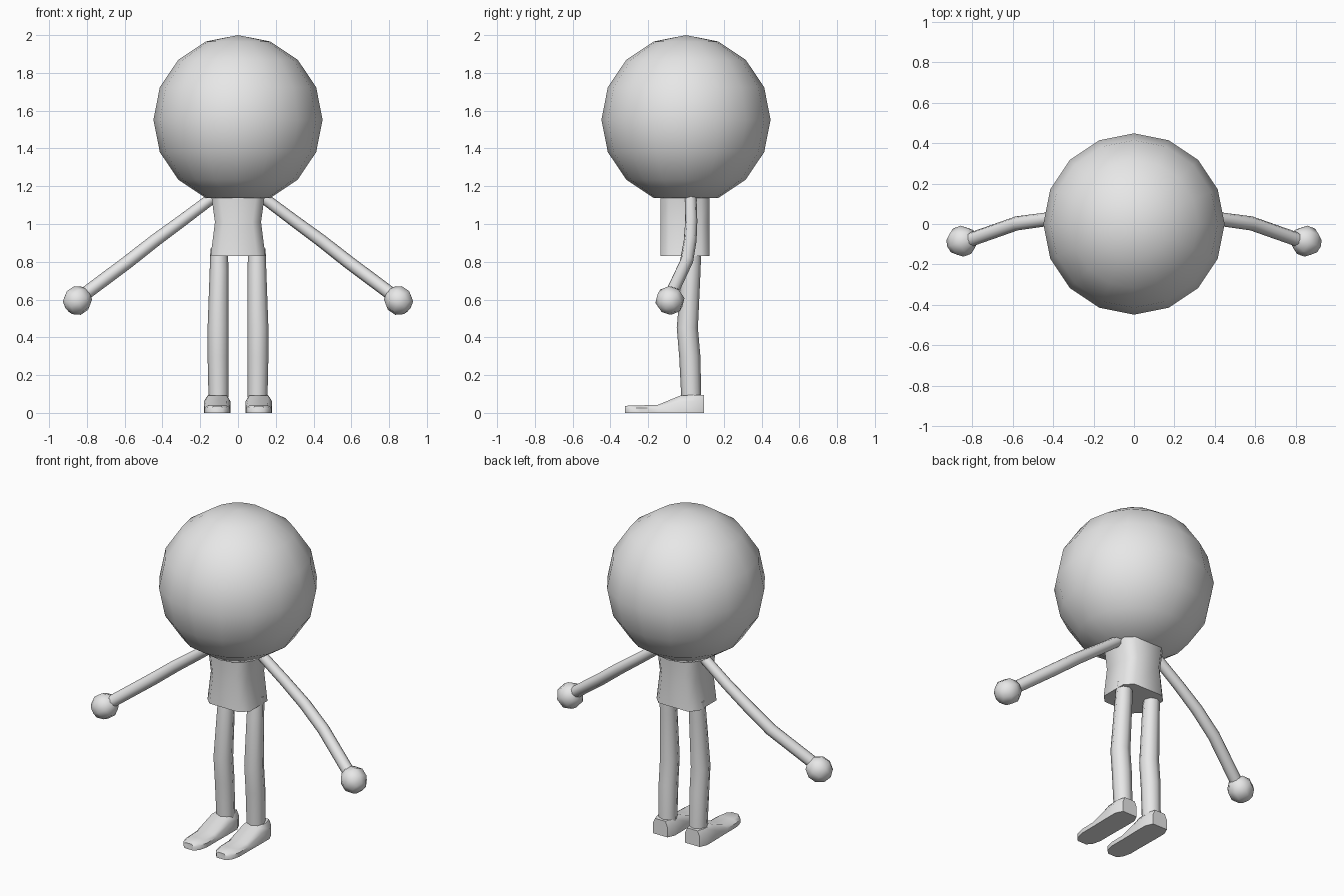
import bpy, bmesh, math
from mathutils import Vector, Matrix

if "Cube" in bpy.data.objects:
    bpy.data.objects.remove(bpy.data.objects["Cube"])

grey = bpy.data.materials.new("plain_grey")
grey.diffuse_color = (0.8, 0.8, 0.8, 1)
grey.use_nodes = True
grey.node_tree.nodes["Principled BSDF"].inputs["Base Color"].default_value = grey.diffuse_color


def finish(name, bm, angle=60):
    bmesh.ops.recalc_face_normals(bm, faces=bm.faces)
    mesh = bpy.data.meshes.new(name)
    bm.to_mesh(mesh)
    bm.free()
    obj = bpy.data.objects.new(name, mesh)
    bpy.context.collection.objects.link(obj)
    mesh.materials.append(grey)
    bpy.ops.object.select_all(action='DESELECT')
    bpy.context.view_layer.objects.active = obj
    obj.select_set(True)
    bpy.ops.object.shade_smooth_by_angle(angle=math.radians(angle))
    return obj


def loft(name, rings, angle=60):
    """Skin a list of equal-length point rings and cap both ends."""
    bm = bmesh.new()
    loops = [[bm.verts.new(p) for p in ring] for ring in rings]
    n = len(loops[0])
    for a, b in zip(loops, loops[1:]):
        for i in range(n):
            j = (i + 1) % n
            bm.faces.new((a[i], a[j], b[j], b[i]))
    bm.faces.new(loops[0])
    bm.faces.new(loops[-1])
    return finish(name, bm, angle)


def limb(name, path, sides=8):
    """Tube through (x, y, z, radius) points, rings square to the path."""
    pts = [Vector(p[:3]) for p in path]
    rings = []
    for i, p in enumerate(pts):
        t = (pts[min(i + 1, len(pts) - 1)] - pts[max(i - 1, 0)]).normalized()
        u = Vector((0, 1, 0)).cross(t).normalized()
        v = t.cross(u)
        r = path[i][3]
        rings.append([p + r * (u * math.cos(a) + v * math.sin(a))
                      for a in (2 * math.pi * k / sides for k in range(sides))])
    return loft(name, rings)


# Head: low ball with a flattened underside
bm = bmesh.new()
bmesh.ops.create_uvsphere(bm, u_segments=16, v_segments=8, radius=0.448,
                          matrix=Matrix.Translation((0, 0, 1.552)))
for v in bm.verts:
    v.co.z = max(v.co.z, 1.132)
finish("head", bm)


# Torso: waisted block with cut corners
def torso_ring(hw, z, front=-0.135, back=0.125, c=0.045):
    return [(-hw + c, front, z), (hw - c, front, z), (hw, front + c, z),
            (hw, back - c, z), (hw - c, back, z), (-hw + c, back, z),
            (-hw, back - c, z), (-hw, front + c, z)]


loft("torso", [torso_ring(0.145, 0.83), torso_ring(0.122, 1.01),
               torso_ring(0.14, 1.14)])

# (y, half width, top height) along the shoe
SHOE = [(0.095, 0.05, 0.095), (0.05, 0.07, 0.095), (-0.03, 0.07, 0.092),
        (-0.15, 0.068, 0.042), (-0.24, 0.068, 0.04), (-0.295, 0.055, 0.04),
        (-0.322, 0.03, 0.036)]

for side, s in (("left", 1), ("right", -1)):
    # Arm
    limb(side + "_arm", [(s * 0.10, 0.025, 1.165, 0.03), (s * 0.30, 0.028, 1.015, 0.032),
                         (s * 0.44, 0.022, 0.912, 0.034), (s * 0.58, 0.003, 0.802, 0.035),
                         (s * 0.81, -0.078, 0.63, 0.035)])
    # Hand
    axis = Vector((s * 0.75, -0.28, -0.5)).to_track_quat('Z', 'Y').to_matrix().to_4x4()
    bm = bmesh.new()
    bmesh.ops.create_uvsphere(
        bm, u_segments=8, v_segments=5, radius=0.078,
        matrix=Matrix.Translation((s * 0.85, -0.085, 0.595)) @ axis)
    finish(side + "_hand", bm)
    # Leg
    limb(side + "_leg", [(s * 0.10, 0.035, 0.87, 0.046), (s * 0.10, 0.027, 0.75, 0.05),
                         (s * 0.105, 0.007, 0.45, 0.056), (s * 0.105, 0.02, 0.30, 0.056),
                         (s * 0.103, 0.028, 0.08, 0.053)])
    # Shoe
    rings = []
    for y, hw, h in SHOE:
        x = s * 0.11
        rings.append([(x - hw, y, 0), (x + hw, y, 0), (x + hw, y, h * 0.65),
                      (x + hw * 0.7, y, h), (x - hw * 0.7, y, h), (x - hw, y, h * 0.65)])
    loft(side + "_shoe", rings, 50)
